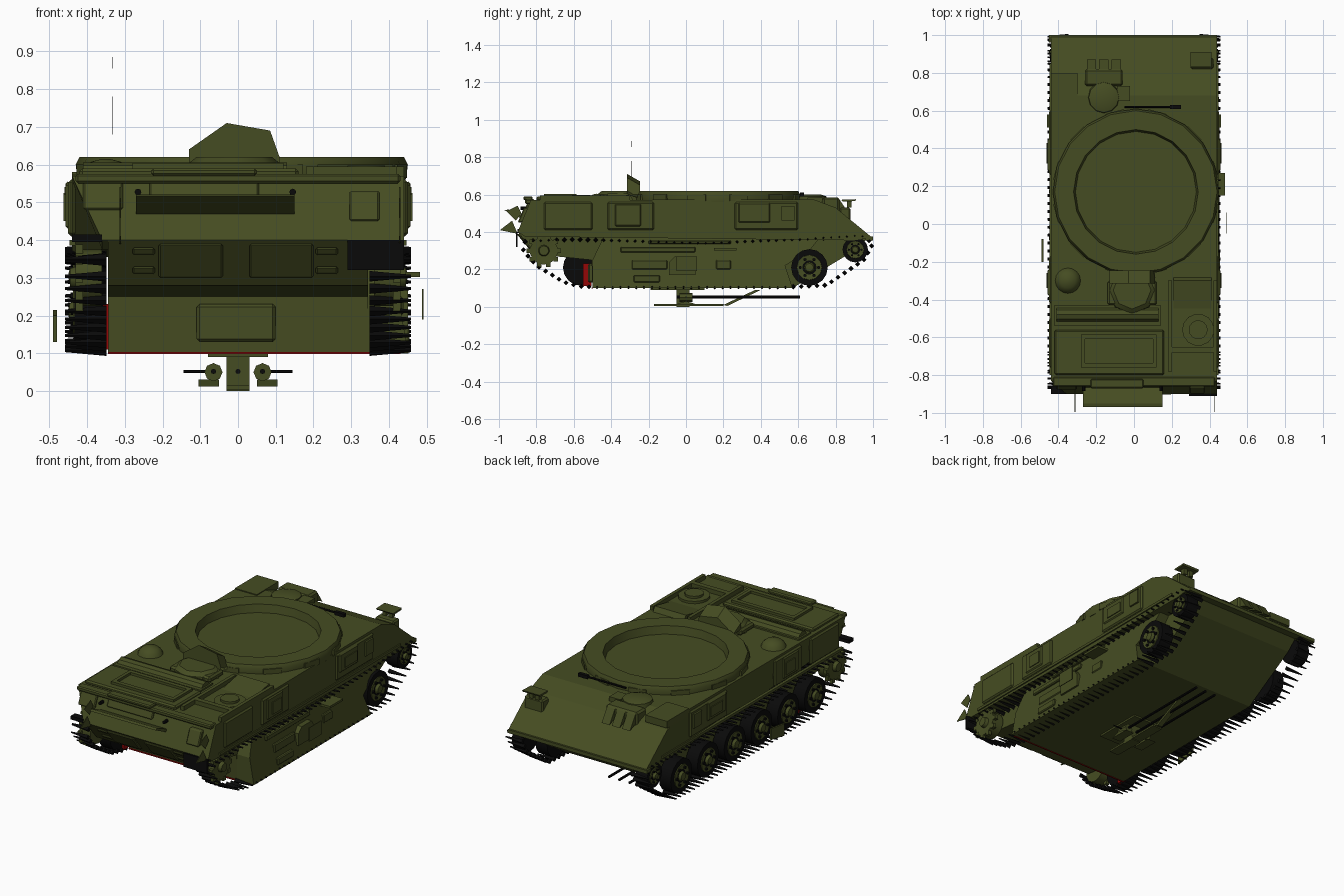
import bpy, bmesh, math
from mathutils import Vector, Matrix

if "Cube" in bpy.data.objects:
    bpy.data.objects.remove(bpy.data.objects["Cube"])

def mat(name, c):
    m = bpy.data.materials.new(name)
    m.diffuse_color = (*c, 1)
    m.use_nodes = True
    m.node_tree.nodes["Principled BSDF"].inputs["Base Color"].default_value = m.diffuse_color
    return m
GREEN = mat("olive_green", (0.06, 0.073, 0.016))
BLACK = mat("track_black", (0.003, 0.003, 0.003))
RED = mat("lamp_red", (0.3, 0.002, 0.002))

def finish(name, bm, m, bevel=0, smooth=False):
    bmesh.ops.recalc_face_normals(bm, faces=bm.faces)
    me = bpy.data.meshes.new(name)
    bm.to_mesh(me)
    bm.free()
    ob = bpy.data.objects.new(name, me)
    bpy.context.collection.objects.link(ob)
    me.materials.append(m)
    if bevel:
        b = ob.modifiers.new("bevel", 'BEVEL')
        b.width = bevel
        b.segments = 1
    if smooth:
        bpy.context.view_layer.objects.active = ob
        ob.select_set(True)
        bpy.ops.object.shade_smooth_by_angle(angle=math.radians(35))
        ob.select_set(False)
    return ob

def prism(name, pts, x0, x1, m=GREEN, bevel=0):
    # (y, z) profile extruded along x
    bm = bmesh.new()
    a = [bm.verts.new((x0, y, z)) for y, z in pts]
    b = [bm.verts.new((x1, y, z)) for y, z in pts]
    n = len(pts)
    bm.faces.new(a)
    bm.faces.new(b[::-1])
    for i in range(n):
        bm.faces.new((a[i], b[i], b[(i + 1) % n], a[(i + 1) % n]))
    return finish(name, bm, m, bevel)

def box(name, x0, x1, y0, y1, z0, z1, m=GREEN, bevel=0):
    return prism(name, [(y0, z0), (y1, z0), (y1, z1), (y0, z1)], x0, x1, m, bevel)

def lathe(name, c, prof, axis='Z', n=16, m=GREEN, smooth=True):
    # (radius, height) profile spun about the axis through c
    rot = {'Z': Matrix(), 'X': Matrix.Rotation(math.pi / 2, 4, 'Y'),
           'Y': Matrix.Rotation(-math.pi / 2, 4, 'X')}[axis]
    bm = bmesh.new()
    rings = [[bm.verts.new(Vector(c) + rot @ Vector((r * math.cos(2 * math.pi * k / n),
              r * math.sin(2 * math.pi * k / n), h))) for k in range(n)] for r, h in prof]
    for p, q in zip(rings, rings[1:]):
        for k in range(n):
            bm.faces.new((p[k], p[(k + 1) % n], q[(k + 1) % n], q[k]))
    bm.faces.new(rings[0])
    bm.faces.new(rings[-1])
    return finish(name, bm, m, 0, smooth)

def cyl(name, c, r, h, axis='Z', n=12, m=GREEN):
    return lathe(name, c, [(r, -h / 2), (r, h / 2)], axis, n, m)

# Hull: wide upper body with a cut front-left corner, narrow boat-like lower body
upper = prism("upper_hull", [(-.9, .4), (-.83, .57), (.68, .575), (.8, .53), (.995, .37), (.9, .355), (-.86, .375)], -.44, .44)
for v in upper.data.vertices:
    if v.co.y < -.85 and v.co.z < .45 and v.co.x < 0:
        v.co.x = -.36
prism("lower_hull", [(-.5, .1), (-.505, .25), (-.8, .28), (-.9, .4), (.98, .375), (.9, .3), (.57, .1)], -.345, .345)
box("rear_lip", -.45, .44, .96, 1.0, .355, .375)

# Right armour skirt, a solid block leaning out at the bottom
skirt = prism("right_skirt", [(-.5, .1), (-.5, .25), (-.44, .375), (.72, .375), (.66, .3), (.53, .22), (.57, .1)], .34, .402)
for v in skirt.data.vertices:
    if v.co.x > .39:
        v.co.x += (.375 - v.co.z) * .18
for y0, y1, z0, z1, x in [(-.28, -.14, .13, .17, .455), (-.29, -.1, .2, .25, .438), (.16, .24, .2, .25, .438),
                          (-.35, .05, .29, .32, .43), (-.2, .24, .335, .355, .425)]:
    box("skirt_fitting", .39, x, y0, y1, z0, z1, bevel=.005)
prism("skirt_hump", [(-.09, .17), (-.09, .24), (-.06, .27), (.03, .27), (.05, .24), (.05, .17)], .4, .45)
box("skirt_bracket", .41, .482, .15, .27, .302, .315)
box("skirt_bracket_plate", .487, .491, -.05, .06, .19, .27)
prism("left_bracket_plate", [(-.2, .13), (-.2, .2), (-.08, .215), (-.08, .15)], -.49, -.48)

# Side panels with inner lids on both sides
for s in (-1, 1):
    for y0, y1, ins in [(-.76, -.5, None), (-.42, -.17, (-.38, -.24, .43, .55)), (.26, .6, (.28, .45, .45, .555))]:
        box("side_panel", s * .43, s * .45, y0, y1, .41, .56, bevel=.008)
        if ins:
            box("side_lid", s * .445, s * .457, *ins, bevel=.006)
            box("lid_plate", s * .455, s * .462, ins[0] + .04, ins[1] - .02, ins[2] + .02, ins[3] - .03)
    box("lid_step", s * .445, s * .46, .51, .58, .46, .54)
    box("side_rail", s * .43, s * .447, -.8, .85, .385, .4)
# Rear lamp guard, right side only
prism("lamp_guard", [(.83, .572), (.91, .575), (.905, .565), (.84, .562)], .3, .41)
for x in (.32, .36):
    box("lamp_guard_lens", x, x + .025, .86, .885, .53, .565)

# Panels on the sloping front
def front_panel(name, x0, x1, z0, z1, t=.012, m=GREEN, upper=True):
    f = (lambda z: -.9 + (z - .4) * .41) if upper else (lambda z: -.8 - (z - .28) * .83)
    prism(name, [(f(z0) - t, z0), (f(z1) - t, z1), (f(z1) + .02, z1), (f(z0) + .02, z0)], x0, x1, m, .005)
front_panel("front_left_lid", -.41, -.305, .48, .56)
front_panel("front_long_lid", -.235, .055, .51, .555)
front_panel("front_right_lid", .295, .375, .45, .53, .02)
for x0, x1 in [(-.21, -.04), (.03, .2)]:
    front_panel("front_door_panel", x0, x1, .3, .39, .015, upper=False)
for x in (-.25, .235):
    for z in (.31, .36):
        front_panel("front_handle", x - .03, x + .03, z, z + .02, .012, upper=False)
box("lower_front_panel", -.11, .1, -.525, -.49, .13, .23, bevel=.008)
prism("front_step", [(-.97, .516), (-.95, .52), (-.855, .48), (-.87, .468)], -.27, .15)
for x in (-.265, .145):
    cyl("front_bolt", (x, -.87, .527), .009, .03, 'Y', 8, BLACK)

# Mud flaps and thin brackets at the front
box("mud_flap", .29, .44, -.91, -.9, .32, .4, BLACK)
box("mud_flap", -.44, -.36, -.9, -.86, .395, .415, BLACK)
for x in (-.312, .428):
    prism("mud_flap_bracket", [(-.995, .41), (-.93, .46), (-.9, .39)], x - .002, x + .002)
    prism("corner_bracket", [(-.96, .51), (-.9, .54), (-.88, .5), (-.91, .46)], x - .002, x + .002)

# Turret ring, sunken floor and rim blocks
C = (.01, .17, 0)
lathe("turret_ring", C, [(.435, .56), (.44, .6), (.43, .62), (.33, .62), (.32, .575)], n=20)
for k in range(12):
    a = math.radians(30 * k + 15)
    x, y = .01 + .42 * math.cos(a), .17 + .42 * math.sin(a)
    b = box("ring_block", -.02, .02, -.05, .05, .565, .6)
    b.location = (x, y, 0)
    b.rotation_euler.z = a

# Raised hatch before the ring, with its upright lid sloping down to the rear
lathe("commander_hatch", (-.01, -.35, 0), [(.13, .565), (.125, .6), (.1, .62)], n=8)
lid = prism("open_hatch_lid", [(-.13, .6), (-.13, .64), (-.03, .71), (.085, .69), (.11, .62), (.11, .6)], -.315, -.245)
for v in lid.data.vertices:
    x, y, z = v.co
    v.co = (y, x, z - .04 if x > -.28 and z > .61 else z)
lid.data.flip_normals()
box("ring_front_box", -.14, .12, -.43, -.3, .57, .605, bevel=.01)

# Front deck: stowage roll, framed hatch, recess with round cap
cyl("stowage_roll", (-.14, -.48, .565), .04, .54, 'X', 10)
box("roll_tray", -.42, .14, -.54, -.43, .565, .58)
box("deck_hatch", -.42, .16, -.8, -.56, .565, .59, bevel=.008)
for b in [(-.28, .12, -.61, -.585), (-.28, .12, -.76, -.735), (-.28, -.26, -.76, -.585), (.1, .12, -.76, -.585)]:
    box("hatch_frame", *b, .58, .604)
lathe("dome_vent", (-.35, -.3, .565), [(.07, 0), (.06, .025), (.04, .042), (.01, .05)])
for b in [(.18, .2, -.78, -.3), (.42, .44, -.78, -.3), (.18, .44, -.68, -.65)]:
    box("grille_frame", *b, .565, .595)
for r, h in [(.085, .575), (.05, .588)]:
    cyl("round_cap", (.34, -.56, h), r, .02, n=14)
prism("grille_slope", [(-.48, .565), (-.3, .6), (-.28, .565)], .21, .41)
box("front_deck_bar", -.43, .43, -.86, -.81, .55, .575, bevel=.006)
box("front_bar_box", -.23, .05, -.87, -.82, .57, .59, bevel=.006)

# Rear deck: driver hatch, viewing blocks, boxes, spare gun
lathe("driver_hatch", (-.16, .67, 0), [(.085, .56), (.08, .59), (.05, .6)], n=12)
box("driver_visor", -.26, -.06, .73, .82, .5, .585, bevel=.01)
for i in range(3):
    prism("vision_block", [(.82, .52), (.82, .575), (.87, .5)], -.25 + .065 * i, -.2 + .065 * i)
box("rear_deck_box", -.09, -.02, .65, .73, .56, .585)
box("rear_side_box", .3, .42, .82, .88, .44, .53, bevel=.008)
box("left_rear_rail", -.44, -.3, .6, .8, .54, .58)
cyl("deck_gun_barrel", (.1, .62, .6), .006, .3, 'X', 8, BLACK)
box("deck_gun_body", .19, .25, .61, .63, .59, .61, BLACK)

# Gun mount hanging under the hull
box("mount_post", -.03, .03, -.05, .02, 0, .1)
box("mount_base", -.03, .03, -.17, .2, .004, .014)
prism("mount_arm", [(.2, .01), (.37, .09), (.4, .09), (.22, .004)], -.015, .015)
box("mount_top", -.08, .08, -.19, .1, .09, .1)
for x in (-.065, 0, .065):
    cyl("mount_barrel", (x, .28, .052), .007, .66, 'Y', 8, BLACK)
for s in (-1, 1):
    cyl("mount_ring", (s * .065, 0, .05), .024, .07, 'Y', 8)
    cyl("mount_pin", (s * .1, 0, .052), .004, .09, 'X', 6, BLACK)
    prism("mount_foot", [(-.06, .012), (0, .03), (.06, .012)], s * .05, s * .105)

# Running gear: full set on the left, hidden behind the skirt on the right
def wheel(name, s, y, z, r):
    cyl(name + "_tire", (s * .395, y, z), r, .075, 'X', 16, BLACK)
    h = [(r * .72, .03), (r * .68, .042), (r * .3, .036), (r * .22, .052), (r * .1, .054)]
    lathe(name + "_hub", (s * .395, y, z), [(a, s * b) for a, b in h], 'X', 12)
    for k in range(6):
        a = k * math.pi / 3
        cyl(name + "_bolt", (s * .438, y + r * .5 * math.cos(a), z + r * .5 * math.sin(a)), r * .09, .012, 'X', 6, BLACK)

path = [(-.86, .35), (-.6, .36), (.1, .34), (.6, .36), (.94, .38), (1.0, .34), (.95, .25), (.75, .115), (.6, .107),
        (-.55, .107), (-.65, .13), (-.8, .22), (-.87, .3)]
for s in (-1, 1):
    for i in range(6 if s < 0 else 1):
        wheel("road_wheel", s, .66 - .244 * i, .21, .098)
    wheel("idler", s, .905, .305, .068)
    lathe("sprocket", (s * .395, -.76, .3), [(.075, -s * .035), (.075, s * .035), (.03, s * .03), (.025, s * .05)], 'X', 14)
    for k in range(10):
        a = k * math.pi / 5
        y, z = -.76 + .08 * math.cos(a), .3 + .08 * math.sin(a)
        box("sprocket_tooth", s * .41, s * .43, y - .012, y + .012, z - .012, z + .012)
    # Loose row of tapered track cleats
    bm = bmesh.new()
    carry = 0
    for p, q in zip(path, path[1:] + path[:1]):
        p, q = Vector(p), Vector(q)
        d = (q - p).length
        while carry < d:
            c = p.lerp(q, carry / d)
            M = Matrix.Translation((s * .403, c.x, c.y)) @ Matrix.Rotation(s * math.pi / 2, 4, 'Y')
            bmesh.ops.create_cone(bm, cap_ends=True, segments=4, radius1=.014, radius2=.004, depth=.11, matrix=M)
            carry += .042
        carry -= d
    finish("track_cleats", bm, BLACK)

# Red lamp, red lower edge strip and thin aerial pieces
box("red_lamp", -.365, -.343, -.55, -.506, .11, .23, RED)
box("red_edge_strip", -.345, .43, -.506, -.498, .098, .104, RED)
for z0, z1 in [(.68, .78), (.855, .885)]:
    box("aerial", -.3338, -.3328, -.2905, -.2895, z0, z1, BLACK)
